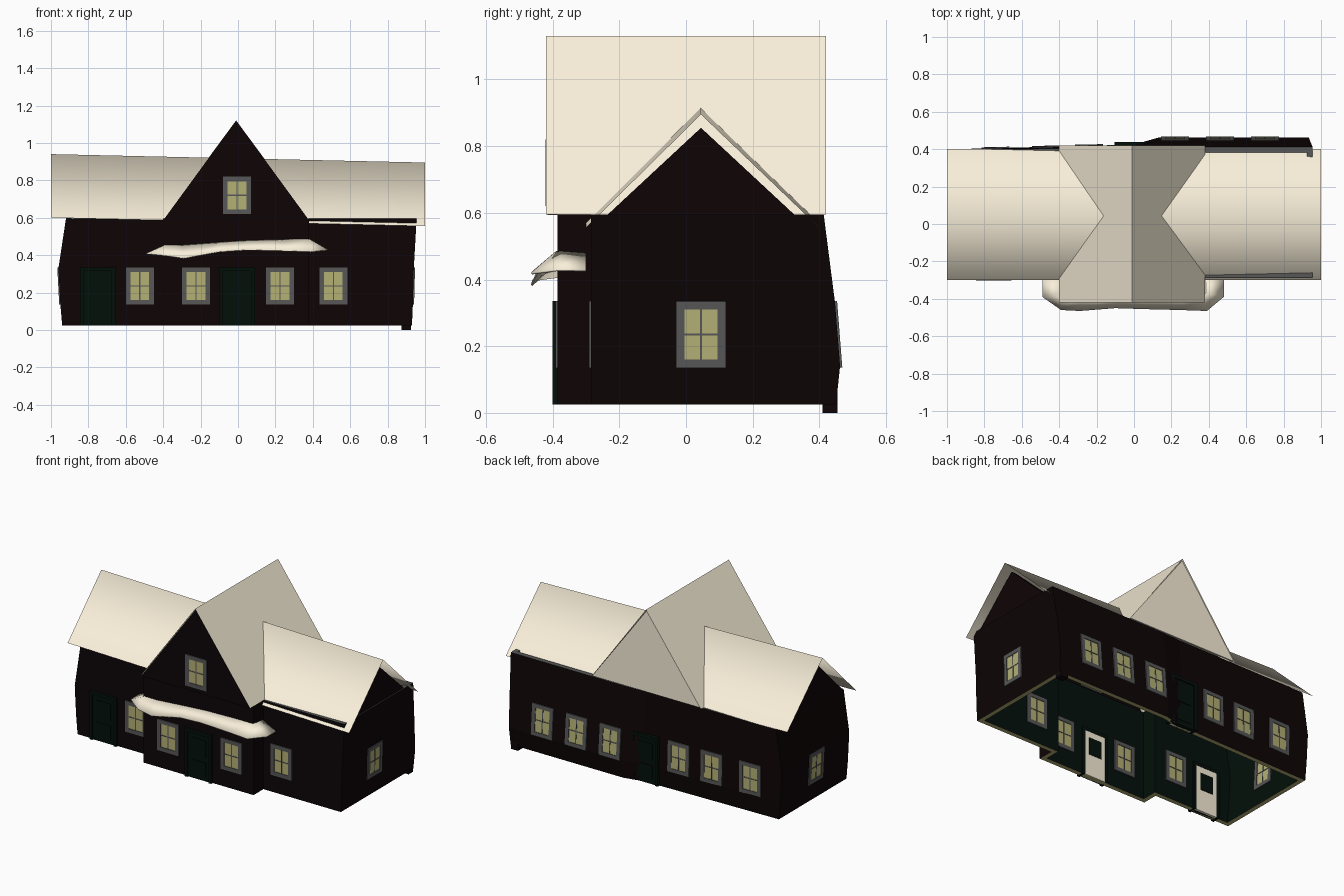
import bpy, bmesh
from math import radians
from mathutils import Matrix, Vector

if "Cube" in bpy.data.objects:
    bpy.data.objects.remove(bpy.data.objects["Cube"])


def material(name, rgb):
    m = bpy.data.materials.new(name)
    m.diffuse_color = (*rgb, 1)
    m.use_nodes = True
    m.node_tree.nodes["Principled BSDF"].inputs["Base Color"].default_value = m.diffuse_color
    return m


WALL = material("dark_timber", (0.004, 0.0012, 0.0016))
GREEN = material("dark_green", (0.001, 0.005, 0.003))
GLASS = material("lit_glass", (0.46, 0.44, 0.18))
GREY = material("grey_trim", (0.095, 0.095, 0.095))
CREAM = material("cream", (0.95, 0.87, 0.70))


def finish(name, bm, mats):
    bmesh.ops.recalc_face_normals(bm, faces=bm.faces)
    me = bpy.data.meshes.new(name)
    bm.to_mesh(me)
    bm.free()
    for m in mats:
        me.materials.append(m)
    ob = bpy.data.objects.new(name, me)
    bpy.context.collection.objects.link(ob)
    return ob


def boxes(name, items, matrix=Matrix()):
    """Several boxes (x0,x1,y0,y1,z0,z1,material) as one object."""
    bm = bmesh.new()
    mats = []
    for x0, x1, y0, y1, z0, z1, mat in items:
        if mat not in mats:
            mats.append(mat)
        t = Matrix.Translation(((x0 + x1) / 2, (y0 + y1) / 2, (z0 + z1) / 2))
        s = Matrix.Diagonal((x1 - x0, y1 - y0, z1 - z0, 1))
        new = bmesh.ops.create_cube(bm, size=1, matrix=matrix @ t @ s)["verts"]
        for f in {f for v in new for f in v.link_faces}:
            f.material_index = mats.index(mat)
    return finish(name, bm, mats)


def strip(name, a, b, mat, smooth=False):
    """Sheet between two point rows of equal length."""
    bm = bmesh.new()
    ra = [bm.verts.new(p) for p in a]
    rb = [bm.verts.new(p) for p in b]
    for i in range(len(a) - 1):
        bm.faces.new((ra[i], ra[i + 1], rb[i + 1], rb[i])).smooth = smooth
    return finish(name, bm, [mat])


def prism(name, pts, depth, mat):
    """Closed polygon extruded along a vector."""
    bm = bmesh.new()
    f = bm.faces.new([bm.verts.new(p) for p in pts])
    r = bmesh.ops.extrude_face_region(bm, geom=[f])
    for v in r["geom"]:
        if isinstance(v, bmesh.types.BMVert):
            v.co += Vector(depth)
    return finish(name, bm, [mat])


# Hollow walls: slightly crooked rows (z, left x, right x, back bulge)
rows = [(0.025, -0.94, 0.93, 0.05), (0.14, -0.95, 0.935, 0.062),
        (0.33, -0.96, 0.94, 0.047), (0.595, -0.92, 0.955, 0.013)]
T = 0.03


def footprint(l, r, b):
    return [(l, -0.285, 1, 1), (-0.4, -0.285, 1, 1), (-0.4, -0.385, 1, 1),
            (0.38, -0.385, -1, 1), (0.38, -0.285, -1, 1), (r, -0.285, -1, 1),
            (r, 0.40 + b, -1, -1), (0.13, 0.40 + b, 0, -1),
            (0.0, 0.40 + b * 0.4, 0, -1), (l, 0.40, 1, -1)]


bm = bmesh.new()
outer, inner = [], []
for z, l, r, b in rows:
    fp = footprint(l, r, b)
    outer.append([bm.verts.new((x, y, z)) for x, y, sx, sy in fp])
    inner.append([bm.verts.new((x + sx * T, y + sy * T, z)) for x, y, sx, sy in fp])


def ring(a, b, mi):
    n = len(a)
    for i in range(n):
        j = (i + 1) % n
        bm.faces.new((a[i], a[j], b[j], b[i])).material_index = mi


for k in range(len(rows) - 1):
    ring(outer[k], outer[k + 1], 0)
    ring(inner[k + 1], inner[k], 1)
ring(inner[0], outer[0], 2)
ring(outer[-1], inner[-1], 3)
finish("walls", bm, [WALL, GREEN, GLASS, GREY])

# Corner post reaching the ground
boxes("corner_post", [(0.875, 0.925, 0.41, 0.455, 0.0, 0.06, WALL)])

# Gable walls
prism("right_gable_wall", [(0.95, -0.24, 0.59), (0.95, 0.33, 0.59), (0.95, 0.045, 0.855)],
      (-T, 0, 0), WALL)
prism("left_gable_wall", [(-0.92, -0.28, 0.59), (-0.92, 0.38, 0.59), (-0.92, 0.045, 0.915)],
      (T, 0, 0), WALL)
prism("front_gable_wall", [(-0.395, -0.415, 0.593), (0.375, -0.415, 0.593), (-0.01, -0.415, 1.12)],
      (0, T, 0), WALL)
prism("back_gable_wall", [(-0.395, 0.415, 0.6), (0.375, 0.415, 0.6), (-0.01, 0.415, 1.12)],
      (0, -0.01, 0), CREAM)

# Main roof sags towards the right; cross roof runs front to back
strip("main_roof", [(-1, -0.3, 0.6), (-1, 0.042, 0.94), (-1, 0.4, 0.6)],
      [(1, -0.3, 0.555), (1, 0.045, 0.895), (1, 0.4, 0.555)], CREAM, True)
strip("cross_roof", [(-0.4, -0.42, 0.595), (-0.01, -0.42, 1.13), (0.38, -0.42, 0.595)],
      [(-0.4, 0.42, 0.595), (-0.01, 0.42, 1.13), (0.38, 0.42, 0.595)], CREAM)

# Wavy canopy skirting the bay
low = [(-0.49, -0.3, 0.41), (-0.49, -0.39, 0.41), (-0.39, -0.46, 0.40), (-0.29, -0.465, 0.385),
       (-0.1, -0.45, 0.42), (0.05, -0.455, 0.43), (0.25, -0.46, 0.425), (0.39, -0.465, 0.42),
       (0.48, -0.39, 0.43), (0.48, -0.3, 0.43)]
high = [(-0.4, -0.3, 0.45), (-0.4, -0.37, 0.45), (-0.39, -0.39, 0.455), (-0.3, -0.39, 0.455),
        (-0.1, -0.39, 0.47), (0.05, -0.39, 0.48), (0.25, -0.39, 0.485), (0.375, -0.39, 0.485),
        (0.385, -0.37, 0.485), (0.385, -0.3, 0.48)]
canopy = strip("canopy", low, high, CREAM, True)
canopy.modifiers.new("thickness", "SOLIDIFY").thickness = 0.006


def place(x, y, z, turn, lean=0):
    return (Matrix.Translation((x, y, z)) @ Matrix.Rotation(radians(turn), 4, "Z")
            @ Matrix.Rotation(radians(lean), 4, "X"))


def window(name, x, y, z, turn=0, lean=0):
    """Framed four-pane window; local -y points outwards."""
    o, i = -0.006, T + 0.006
    parts = [(-0.075, -0.05, o, i, -0.1, 0.1, GREY), (0.05, 0.075, o, i, -0.1, 0.1, GREY),
             (-0.05, 0.05, o, i, 0.075, 0.1, GREY), (-0.05, 0.05, o, i, -0.1, -0.075, GREY),
             (-0.05, 0.05, -0.002, T + 0.002, -0.075, 0.075, GLASS),
             (-0.003, 0.003, -0.004, T + 0.004, -0.075, 0.075, GREY),
             (-0.05, 0.05, -0.004, T + 0.004, -0.003, 0.003, GREY)]
    boxes(name, parts, place(x, y, z, turn, lean))


def door(name, x, y, turn=0):
    """Panelled door, cream on the inside with a dark light opening."""
    o, i = -0.016, T + 0.006
    parts = [(-0.095, -0.075, o, i, 0, 0.31, GREEN), (0.075, 0.095, o, i, 0, 0.31, GREEN),
             (-0.075, 0.075, o, i, 0.29, 0.31, GREEN),
             (-0.075, 0.075, -0.006, 0.02, 0, 0.29, GREEN),
             (-0.05, 0.05, -0.011, 0.0, 0.15, 0.26, GREEN),
             (-0.05, 0.05, -0.011, 0.0, 0.03, 0.12, GREEN),
             (-0.075, 0.075, 0.02, T + 0.004, 0, 0.29, CREAM),
             (-0.045, 0.045, 0.02, T + 0.007, 0.14, 0.25, GREEN)]
    boxes(name, parts, place(x, y, 0.025, turn))


# Front openings
for n, (x, y) in enumerate([(-0.525, -0.285), (-0.225, -0.385), (0.225, -0.385), (0.51, -0.285)]):
    window(f"front_window_{n + 1}", x, y, 0.235)
window("gable_window", -0.005, -0.415, 0.72)
door("front_door", -0.005, -0.385)
door("left_front_door", -0.75, -0.285)

# Back openings follow the leaning wall
for n, (x, y, lean) in enumerate([(-0.74, 0.405, -0.4), (-0.47, 0.411, -0.9), (-0.24, 0.417, -1.4),
                                  (0.22, 0.455, -4.5), (0.46, 0.455, -4.5), (0.70, 0.455, -4.5)]):
    turn = 181.3 if x < 0 else 180
    window(f"back_window_{n + 1}", x, y, 0.235, turn, lean)
door("back_door", -0.01, 0.422, 180)

# Side openings
window("right_window", 0.938, 0.045, 0.235, 90, 1.5)
window("left_window", -0.955, 0.045, 0.235, -90, 3)
